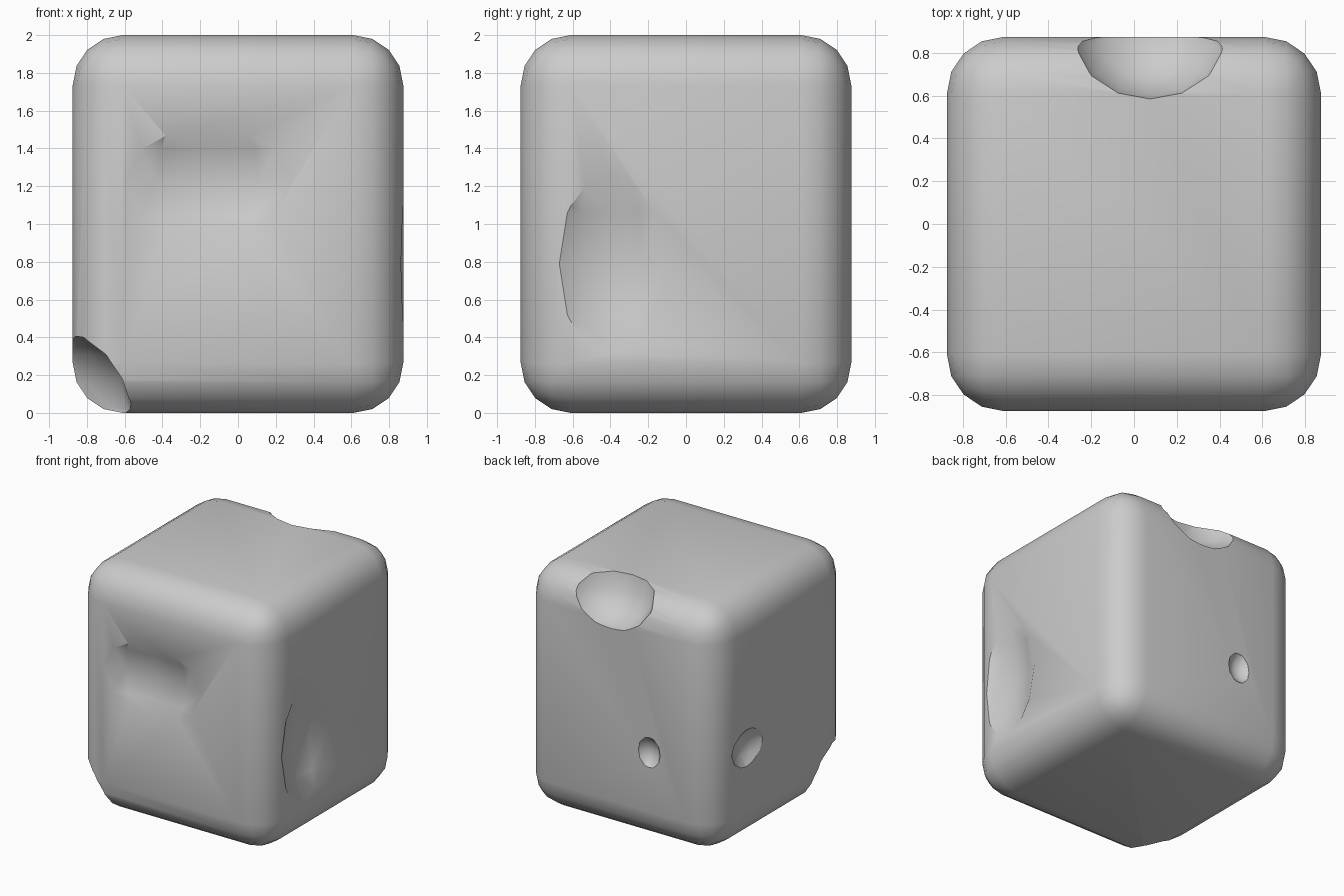
import bpy
import math

if "Cube" in bpy.data.objects:
    bpy.data.objects.remove(bpy.data.objects["Cube"])

# Rounded block body
bpy.ops.mesh.primitive_cube_add(size=1, location=(0, 0, 1))
body = bpy.context.object
body.name = "dented_block"
body.scale = (1.75, 1.75, 2.0)
bpy.ops.object.transform_apply(location=True, rotation=False, scale=True)
bev = body.modifiers.new("round_edges", 'BEVEL')
bev.width = 0.265
bev.segments = 4
bpy.ops.object.modifier_apply(modifier=bev.name)


def carve(name, centre, radii):
    """Subtract a low-poly ellipsoid from the body."""
    bpy.ops.mesh.primitive_uv_sphere_add(segments=16, ring_count=8, radius=1, location=centre)
    cutter = bpy.context.object
    cutter.name = name
    cutter.scale = radii
    cutter.hide_render = True
    bpy.ops.object.transform_apply(location=True, rotation=False, scale=True)
    bpy.ops.object.select_all(action='DESELECT')
    body.select_set(True)
    bpy.context.view_layer.objects.active = body
    mod = body.modifiers.new(name, 'BOOLEAN')
    mod.operation = 'DIFFERENCE'
    mod.solver = 'EXACT'
    mod.object = cutter
    bpy.ops.object.modifier_apply(modifier=mod.name)
    bpy.data.objects.remove(cutter, do_unlink=True)


def face_dent(name, axis, sign, centre, half, depth, offset):
    """Shallow dent on a side face: half = (horizontal, vertical) rim size."""
    rn = offset + depth
    k = 1 / math.sqrt(1 - (offset / rn) ** 2)
    out = sign * (0.875 + offset)
    h, v = half[0] * k, half[1] * k
    if axis == 'x':
        carve(name, (out, centre[0], centre[1]), (rn, h, v))
    else:
        carve(name, (centre[0], out, centre[1]), (h, rn, v))


# Broad shallow dents on front and right
face_dent("front_dent", 'y', -1, (-0.16, 1.22), (0.46, 0.30), 0.08, 0.25)
face_dent("right_dent", 'x', 1, (-0.40, 0.79), (0.30, 0.48), 0.09, 0.25)

# Small pits on left and back
face_dent("left_pit", 'x', -1, (0.46, 0.79), (0.20, 0.15), 0.07, 0.15)
face_dent("back_pit", 'y', 1, (-0.28, 0.75), (0.10, 0.125), 0.06, 0.10)

# Scoops from the rear top edge and the lower front left corner
carve("edge_scoop", (0.075, 0.945, 2.0), (0.39, 0.36, 0.34))
carve("corner_scoop", (-0.97, -0.76, 0.02), (0.41, 0.41, 0.41))

bpy.ops.object.shade_smooth_by_angle(angle=math.radians(30))
